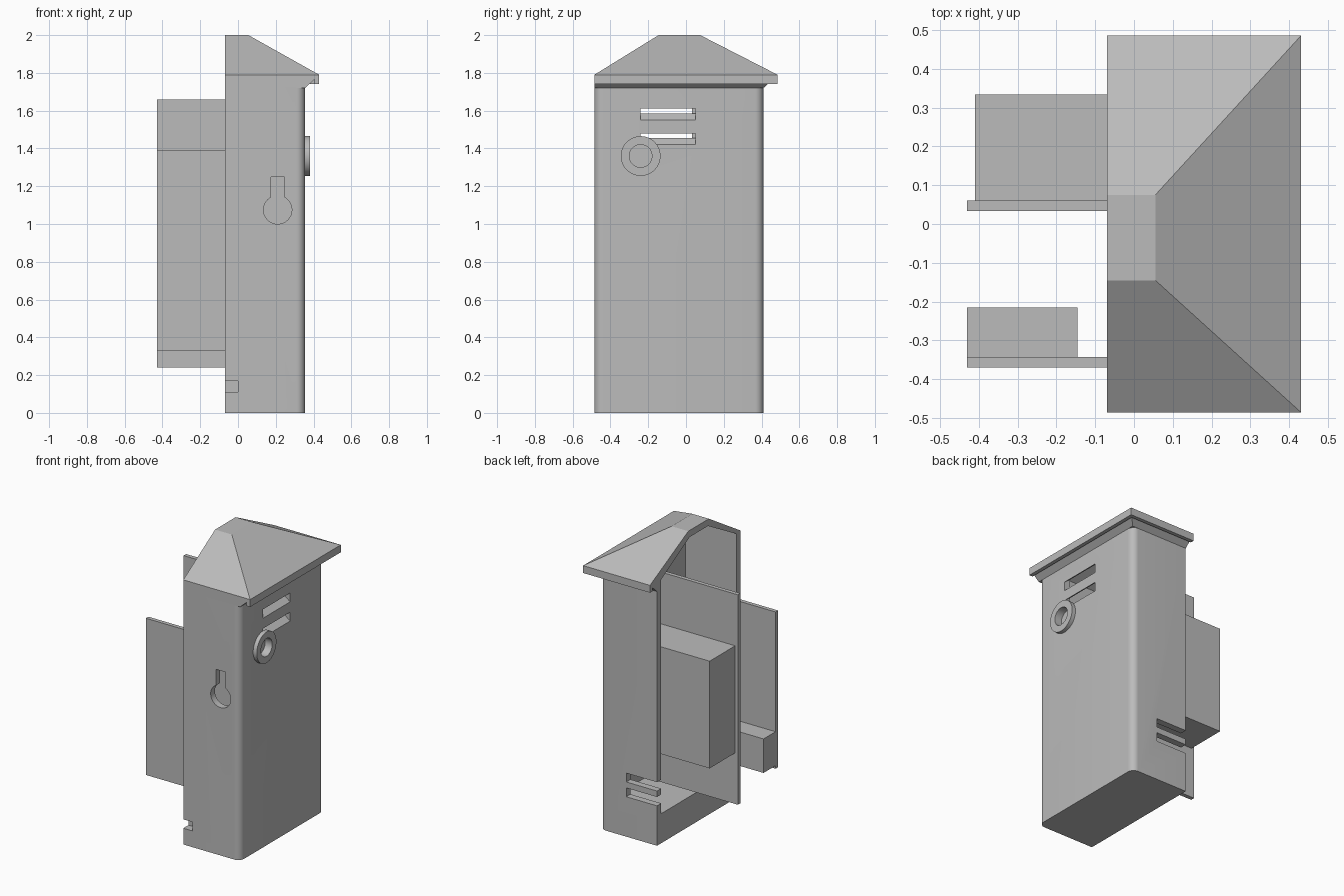
import bpy, bmesh, math
from mathutils import Matrix

if "Cube" in bpy.data.objects:
    bpy.data.objects.remove(bpy.data.objects["Cube"])

grey = bpy.data.materials.new("plain grey")
grey.use_nodes = True
grey.diffuse_color = (0.5, 0.5, 0.5, 1)
grey.node_tree.nodes["Principled BSDF"].inputs["Base Color"].default_value = (0.5, 0.5, 0.5, 1)


def finish(name, bm):
    bmesh.ops.recalc_face_normals(bm, faces=bm.faces)
    mesh = bpy.data.meshes.new(name)
    bm.to_mesh(mesh)
    bm.free()
    mesh.materials.append(grey)
    ob = bpy.data.objects.new(name, mesh)
    bpy.context.collection.objects.link(ob)
    return ob


def loft(name, rings, round_edges=0, round_test=None):
    """Closed solid through stacked rectangles (x0, x1, y0, y1, z)."""
    bm = bmesh.new()
    loops = [[bm.verts.new(p) for p in ((x0, y0, z), (x1, y0, z), (x1, y1, z), (x0, y1, z))]
             for x0, x1, y0, y1, z in rings]
    bm.faces.new(loops[0])
    bm.faces.new(loops[-1])
    for a, b in zip(loops, loops[1:]):
        for i in range(4):
            j = (i + 1) % 4
            bm.faces.new((a[i], a[j], b[j], b[i]))
    if round_edges:
        edges = [e for e in bm.edges if e.verts[0].co.z != e.verts[1].co.z
                 and all(v.co.x > 0.2 for v in e.verts)]
        bmesh.ops.bevel(bm, geom=edges, offset=round_edges, segments=8,
                        profile=0.5, affect='EDGES')
    return finish(name, bm)


def box(name, x0, x1, y0, y1, z0, z1):
    return loft(name, [(x0, x1, y0, y1, z0), (x0, x1, y0, y1, z1)])


def cylinder(name, radius, depth, centre, axis):
    bm = bmesh.new()
    turn = Matrix.Rotation(math.pi / 2, 4, 'Y' if axis == 'X' else 'X')
    bmesh.ops.create_cone(bm, cap_ends=True, segments=48, radius1=radius, radius2=radius,
                          depth=depth, matrix=Matrix.Translation(centre) @ turn)
    return finish(name, bm)


def cut(ob, *cutters):
    bpy.context.view_layer.objects.active = ob
    for c in cutters:
        mod = ob.modifiers.new("cut", 'BOOLEAN')
        mod.operation = 'DIFFERENCE'
        mod.solver = 'EXACT'
        mod.object = c
        bpy.ops.object.modifier_apply(modifier=mod.name)


def smooth(ob):
    bpy.ops.object.select_all(action='DESELECT')
    ob.select_set(True)
    bpy.context.view_layer.objects.active = ob
    bpy.ops.object.shade_smooth_by_angle(angle=math.radians(30))


LEFT, FRONT = -0.07, -0.485

# Housing and roof, open on one side
housing = loft("housing", [(LEFT, 0.355, FRONT, 0.41, 0), (LEFT, 0.355, FRONT, 0.41, 1.725)],
               round_edges=0.045)
roof = loft("roof", [(LEFT, 0.355, FRONT, 0.41, 1.72), (LEFT, 0.405, FRONT, 0.46, 1.765),
                     (LEFT, 0.43, FRONT, 0.485, 1.765), (LEFT, 0.43, FRONT, 0.485, 1.79),
                     (LEFT, 0.055, -0.145, 0.075, 2.0)])

# Drip rim under the roof edge
box("roof_rim_side", 0.405, 0.43, FRONT, 0.485, 1.74, 1.767)
box("roof_rim_back", LEFT, 0.406, 0.46, 0.485, 1.74, 1.767)

# Hollow interior
cavity = loft("cavity", [(-0.3, 0.31, -0.44, 0.365, 0.2), (-0.3, 0.31, -0.44, 0.365, 1.785),
                         (-0.3, 0.03, -0.135, 0.06, 1.955)])
cut(roof, cavity)
cutters = [cavity]

# Slanted vents in the side wall
for z in (1.42, 1.55):
    bm = bmesh.new()
    ends = []
    for y in (-0.24, 0.05):
        ends.append([bm.verts.new((x, y, z + h)) for x, h in
                     ((0.375, -0.015), (0.375, 0.045), (0.29, 0.11), (0.29, 0.05))])
    a, b = ends
    bm.faces.new(a)
    bm.faces.new(b)
    for i in range(4):
        j = (i + 1) % 4
        bm.faces.new((a[i], a[j], b[j], b[i]))
    cutters.append(finish("vent_cutter", bm))

# Slots in the back wall, notch and keyhole in the front wall
for z in (0.27, 0.37):
    cutters.append(box("slot_cutter", -0.2, 0.16, 0.33, 0.5, z, z + 0.06))
cutters += [
    box("notch_cutter", -0.2, 0.0, -0.6, -0.43, 0.11, 0.17),
    cylinder("keyhole_cutter", 0.075, 0.2, (0.21, -0.5, 1.075), 'Y'),
    box("keyhole_slot_cutter", 0.175, 0.245, -0.6, -0.42, 1.075, 1.25),
    cylinder("socket_cutter", 0.06, 0.05, (0.355, -0.24, 1.36), 'X'),
]
cut(housing, *cutters)

# Round collar on the side wall
collar = cylinder("collar", 0.105, 0.03, (0.367, -0.24, 1.36), 'X')
bore = cylinder("bore_cutter", 0.06, 0.2, (0.367, -0.24, 1.36), 'X')
cut(collar, bore)
for c in cutters + [bore]:
    bpy.data.objects.remove(c)

# Inner boards with their attached blocks
box("main_board", -0.43, 0.29, 0.033, 0.06, 0.24, 1.66)
box("main_block", -0.41, 0.27, 0.06, 0.333, 0.585, 1.31)
box("front_board", -0.43, 0.29, -0.37, -0.343, 0.33, 1.39)
box("connector_block", -0.43, -0.145, -0.343, -0.215, 0.35, 0.58)

smooth(housing)
smooth(collar)
